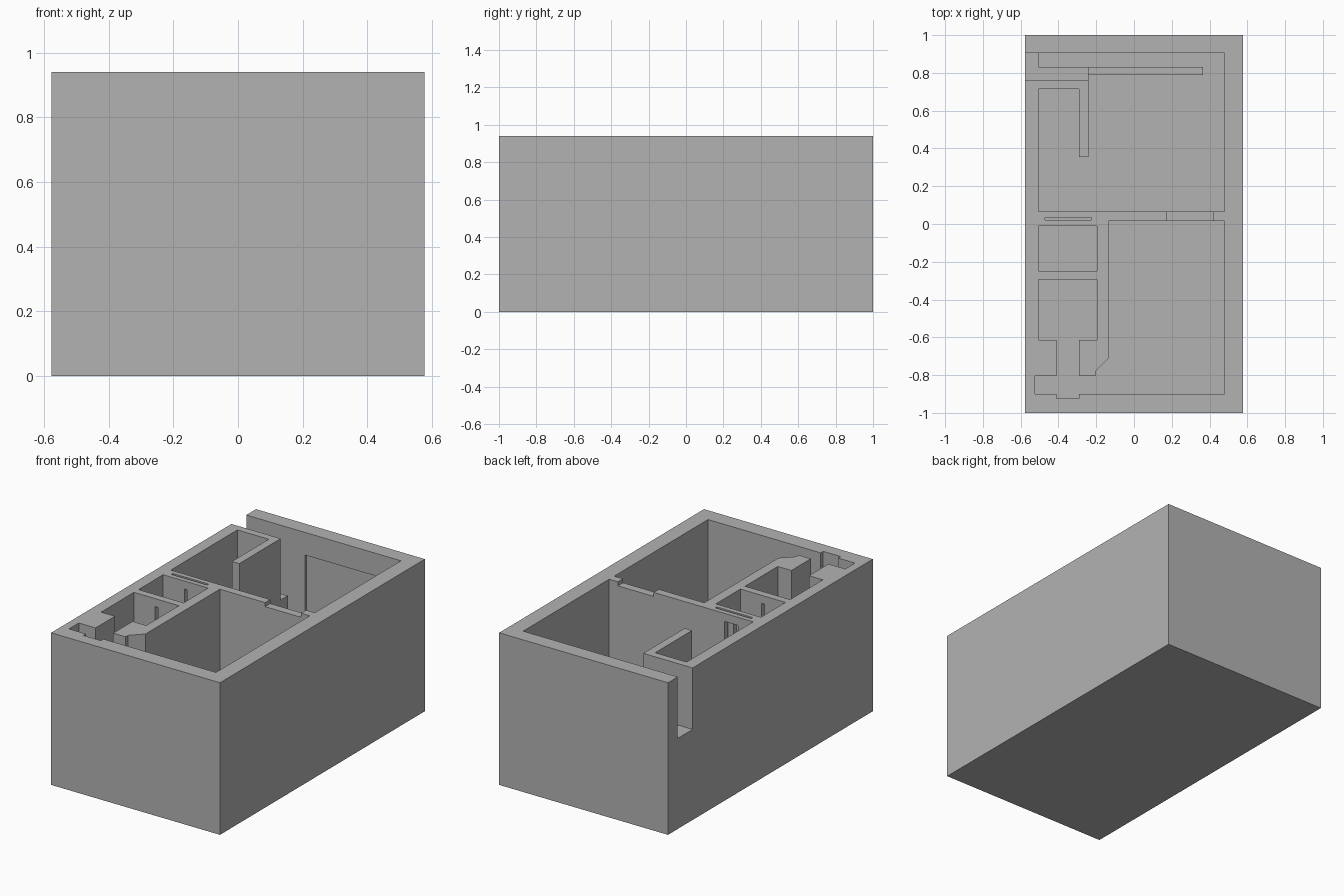
import bpy, bmesh

if "Cube" in bpy.data.objects:
    bpy.data.objects.remove(bpy.data.objects["Cube"])

TOP, FLOOR, LANDING, ABOVE = 0.94, 0.1, 0.56, 1.2

grey = bpy.data.materials.new("plain grey")
grey.use_nodes = True
colour = (0.45, 0.45, 0.45, 1)
grey.diffuse_color = colour
grey.node_tree.nodes["Principled BSDF"].inputs["Base Color"].default_value = colour


def prism(name, outline, low, high):
    """Extrude a plan outline between two heights."""
    bm = bmesh.new()
    face = bm.faces.new([bm.verts.new((x, y, low)) for x, y in outline])
    up = bmesh.ops.extrude_face_region(bm, geom=[face])["geom"]
    moved = [v for v in up if isinstance(v, bmesh.types.BMVert)]
    bmesh.ops.translate(bm, verts=moved, vec=(0, 0, high - low))
    bmesh.ops.recalc_face_normals(bm, faces=bm.faces)
    mesh = bpy.data.meshes.new(name)
    bm.to_mesh(mesh)
    bm.free()
    mesh.materials.append(grey)
    obj = bpy.data.objects.new(name, mesh)
    bpy.context.collection.objects.link(obj)
    return obj


def rect(x0, x1, y0, y1):
    return [(x0, y0), (x1, y0), (x1, y1), (x0, y1)]


def cut(outline, low, high=ABOVE):
    """Carve a prism out of the house block."""
    cutter = prism("cutter", outline, low, high)
    cutter.hide_render = True
    mod = house.modifiers.new("carve", "BOOLEAN")
    mod.operation, mod.solver, mod.object = "DIFFERENCE", "EXACT", cutter
    bpy.context.view_layer.objects.active = house
    bpy.ops.object.modifier_apply(modifier=mod.name)
    bpy.data.objects.remove(cutter)


house = prism("house_block", rect(-0.577, 0.577, -1, 1), 0, TOP)

# Back room, leaving the closet wall, landing and low dividing wall standing
cut([(-0.505, 0.065), (0.48, 0.065), (0.48, 0.905), (-0.505, 0.905),
     (-0.505, 0.83), (0.365, 0.83), (0.365, 0.79), (-0.24, 0.79),
     (-0.24, 0.355), (-0.29, 0.355), (-0.29, 0.715), (-0.505, 0.715)], FLOOR)

# Front room with the angled corner, passage, side room and window niche
cut([(-0.135, 0.015), (-0.135, -0.71), (-0.205, -0.78), (-0.205, -0.805),
     (-0.29, -0.805), (-0.29, -0.615), (-0.197, -0.615), (-0.197, -0.295),
     (-0.505, -0.295), (-0.505, -0.615), (-0.41, -0.615), (-0.41, -0.805),
     (-0.525, -0.805), (-0.525, -0.9), (-0.41, -0.9), (-0.41, -0.925),
     (-0.29, -0.925), (-0.29, -0.9), (0.48, -0.9), (0.48, 0.015)], FLOOR)

# Small middle room
cut(rect(-0.505, -0.197, -0.25, -0.01), FLOOR)

# Entrance through the side wall onto the landing, and the top of the low wall
cut(rect(-0.7, -0.24, 0.76, 0.905), LANDING)
cut(rect(-0.241, 0.4, 0.78, 0.84), 0.3)

# Lowered wall top, sliding door pocket and back wall recess
cut(rect(0.175, 0.42, 0.0, 0.08), TOP - 0.025)
cut(rect(-0.47, -0.225, 0.02, 0.035), FLOOR)
cut(rect(-0.176, 0.4, 0.89, 0.92), FLOOR + 0.02, 0.8)

# Narrow slots between the small rooms, and the doorway to the pocket
cut(rect(-0.36, -0.34, -0.31, -0.24), FLOOR + 0.01, 0.89)
cut(rect(-0.36, -0.34, -0.02, 0.025), FLOOR + 0.01, 0.89)
cut(rect(-0.4, -0.31, 0.03, 0.08), FLOOR + 0.01, 0.89)
